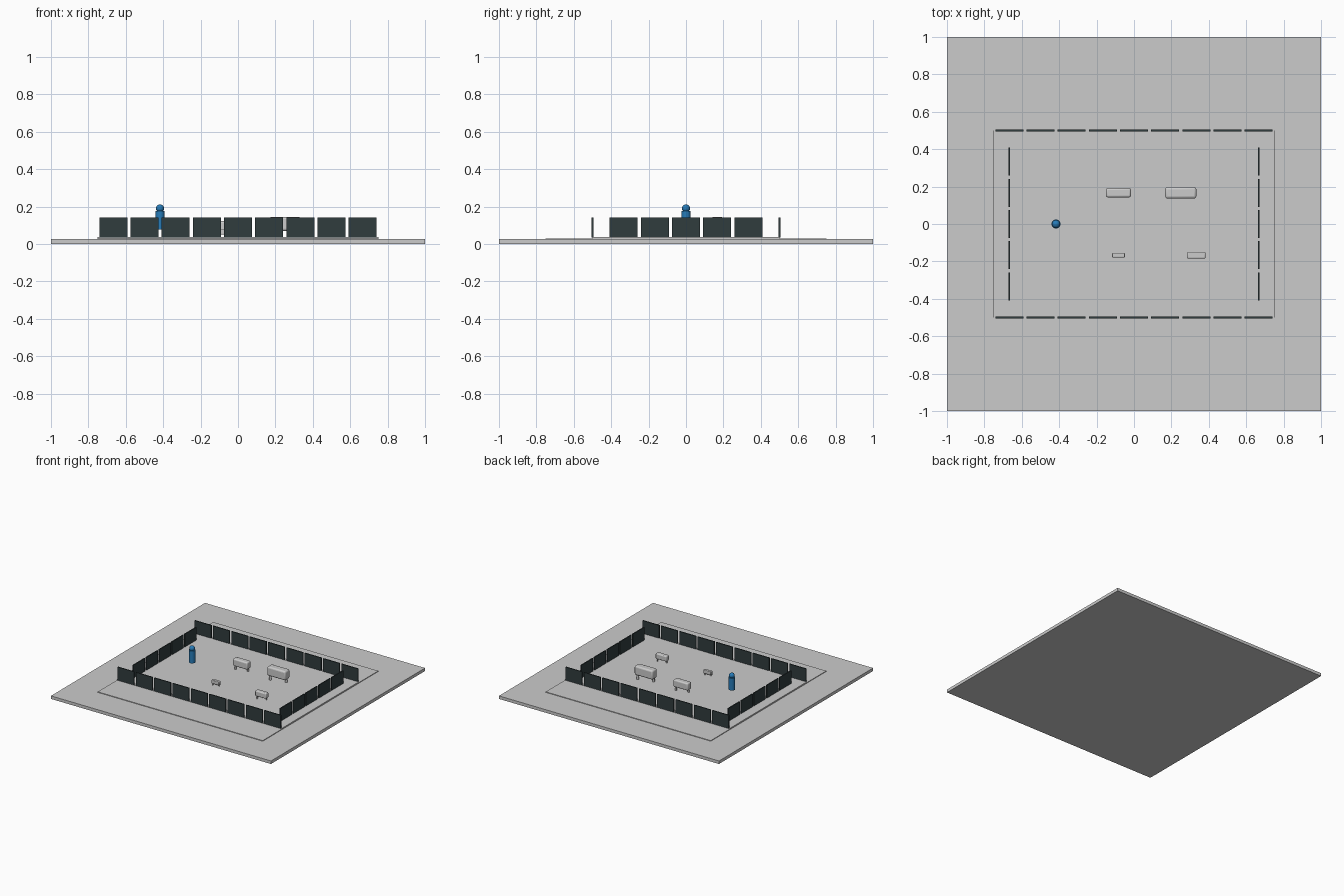
import bpy, math

if "Cube" in bpy.data.objects:
    bpy.data.objects.remove(bpy.data.objects["Cube"])


def material(name, rgb):
    m = bpy.data.materials.new(name)
    m.diffuse_color = (*rgb, 1)
    m.use_nodes = True
    m.node_tree.nodes["Principled BSDF"].inputs["Base Color"].default_value = m.diffuse_color
    return m


dark = material("dark_panel", (0.03, 0.045, 0.048))
blue = material("blue", (0.02, 0.2, 0.48))


def finish(name, mat=None):
    o = bpy.context.object
    o.name = name
    if mat:
        o.data.materials.append(mat)
    return o


def box(name, center, size, mat=None, bevel=0):
    bpy.ops.mesh.primitive_cube_add(size=1, location=center)
    o = finish(name, mat)
    o.scale = size
    bpy.ops.object.transform_apply(location=False, rotation=False, scale=True)
    if bevel:
        b = o.modifiers.new("rounding", 'BEVEL')
        b.width = bevel
        b.segments = 3
        bpy.ops.object.shade_smooth_by_angle()
    return o


def cylinder(name, x, y, z0, z1, r, mat=None):
    bpy.ops.mesh.primitive_cylinder_add(vertices=24, radius=r, depth=z1 - z0,
                                        location=(x, y, (z0 + z1) / 2))
    o = finish(name, mat)
    bpy.ops.object.shade_smooth_by_angle()
    return o


def slab(name, sx, sy, z0, z1):
    return box(name, (0, 0, (z0 + z1) / 2), (sx, sy, z1 - z0))


# Stepped ground
FLOOR = 0.036
slab("base", 2, 2, 0, 0.025)
slab("raised_square", 1.5, 1.5, 0.024, 0.030)
slab("pen_floor", 1.5, 1.0, 0.029, FLOOR)

# Fence panels round the pen
STEP, WIDE, THICK = 1 / 6, 0.15, 0.0085
Z0, Z1 = 0.033, 0.142
for side in (-1, 1):
    for i in range(-4, 5):
        box("long_fence_panel", (i * STEP, side * 0.5, (Z0 + Z1) / 2),
            (WIDE, THICK, Z1 - Z0), dark)
    for i in range(-2, 3):
        box("short_fence_panel", (side * 0.667, i * STEP, (Z0 + Z1) / 2),
            (THICK, WIDE, Z1 - Z0), dark)

# Standing figure
cylinder("figure_body", -0.417, 0, 0.077, 0.177, 0.0245, blue)
bpy.ops.mesh.primitive_uv_sphere_add(segments=24, ring_count=16, radius=0.0215,
                                     location=(-0.417, 0, 0.19))
finish("figure_head", blue)
bpy.ops.object.shade_smooth_by_angle(angle=math.radians(60))


# Rounded animals in four sizes
def animal(x, y, length):
    w, h, leg = 0.37 * length, 0.45 * length, 0.2 * length
    bottom = FLOOR + leg
    box("animal_body", (x, y, bottom + h / 2), (length, w, h),
        bevel=0.075 * length)
    for s in (-1, 1):
        cylinder("animal_leg", x + s * 0.36 * length, y + s * 0.1 * length,
                 FLOOR - 0.002, bottom + 0.1 * h, 0.055 * length)


animal(0.25, 0.167, 0.167)
animal(-0.083, 0.167, 0.133)
animal(0.333, -0.167, 0.1)
animal(-0.083, -0.167, 0.068)
